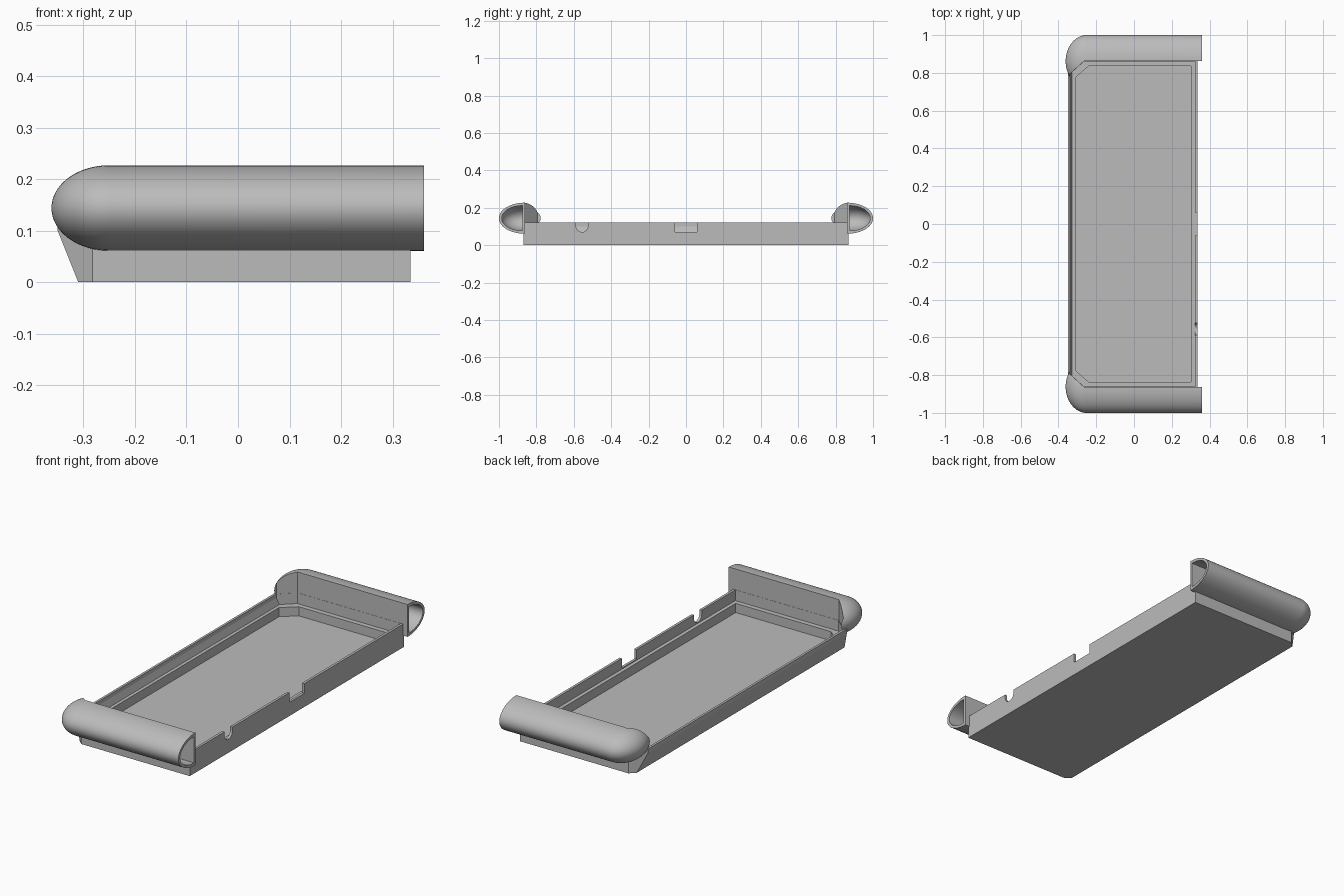
import bpy, bmesh
from math import sin, cos, pi, radians

if "Cube" in bpy.data.objects:
    bpy.data.objects.remove(bpy.data.objects["Cube"])

grey = bpy.data.materials.new("plain grey")
grey.use_nodes = True
GREY = (0.5, 0.5, 0.5, 1)
grey.diffuse_color = GREY
grey.node_tree.nodes["Principled BSDF"].inputs["Base Color"].default_value = GREY


def hull(name, points):
    """Convex solid around a set of points."""
    bm = bmesh.new()
    for p in points:
        bm.verts.new(p)
    bmesh.ops.convex_hull(bm, input=bm.verts)
    loose = [v for v in bm.verts if not v.link_faces]
    bmesh.ops.delete(bm, geom=loose, context='VERTS')
    bmesh.ops.dissolve_limit(bm, angle_limit=0.001, verts=bm.verts, edges=bm.edges)
    bmesh.ops.recalc_face_normals(bm, faces=bm.faces)
    mesh = bpy.data.meshes.new(name)
    bm.to_mesh(mesh)
    bm.free()
    mesh.materials.append(grey)
    obj = bpy.data.objects.new(name, mesh)
    bpy.context.collection.objects.link(obj)
    return obj


def levels(outline, heights):
    """Stack a half outline, mirrored in y, at several heights."""
    return [(x, s * y, z) for z in heights for x, y in outline for s in (1, -1)]


def box(x0, x1, y0, y1, z0, z1):
    return [(x, y, z) for x in (x0, x1) for y in (y0, y1) for z in (z0, z1)]


def cut(obj, cutters):
    """Subtract each cutter and remove it."""
    bpy.context.view_layer.objects.active = obj
    for c in cutters:
        c.hide_render = True
        mod = obj.modifiers.new("cut", 'BOOLEAN')
        mod.operation = 'DIFFERENCE'
        mod.solver = 'EXACT'
        mod.object = c
        bpy.ops.object.modifier_apply(modifier=mod.name)
        bpy.data.objects.remove(c)


# Tray: sloped left wall, two clipped corners
base = [(0.335, 0.87), (-0.282, 0.87)]
tray = hull("tray", levels(base + [(-0.31, 0.844)], [0])
            + levels(base + [(-0.35, 0.807)], [0.1, 0.12]))

# Rim recess, floor pit and two notches in the right wall
rim = [(0.322, 0.861), (-0.265, 0.861)]
recess = hull("recess_cutter", levels(rim + [(-0.327, 0.804)], [0.065])
              + levels(rim + [(-0.338, 0.794)], [0.1, 0.2]))
pit = hull("pit_cutter", levels([(0.303, 0.836), (-0.24, 0.836), (-0.31, 0.775)], [0.018, 0.1]))
port = hull("port_cutter", box(0.312, 0.36, -0.06, 0.06, 0.07, 0.2))
R = 0.032
notch = hull("notch_cutter", [(x, -0.556 + R * cos(a), z)
             for x in (0.312, 0.36)
             for a, z in [(pi * i / 16, 0.102 - R * sin(pi * i / 16)) for i in range(17)]
             + [(0, 0.2), (pi, 0.2)]])
cut(tray, [recess, pit, port, notch])


def capsule(x_end, x_dome, rx, y0, ry, rz, side, a0, a1, steps):
    """Elliptical tube with a rounded left end, over an arc of its section."""
    rings = [(x_end, 1)] + [(x_dome - rx * sin(t), cos(t))
                            for t in [pi / 2 * i / 16 for i in range(17)]]
    arc = [a0 + (a1 - a0) * i / steps for i in range(steps + 1)]
    if a1 - a0 > 6:
        arc.pop()
    pts = {(round(x, 5), round(side * (y0 + k * ry * cos(a)), 5), round(0.144 + k * rz * sin(a), 5))
           for x, k in rings for a in arc}
    return sorted(pts)


# Hollow rounded bumpers at both ends, flat where they face the tray
room = [(0.45, 0.862), (-0.265, 0.862), (-0.338, 0.795)]
for name, side in (("front_bumper", -1), ("back_bumper", 1)):
    bumper = hull(name, capsule(0.361, -0.25, 0.112, 0.862, 0.138, 0.083, side, 0, 2 * pi, 64))
    inside = hull("room_cutter", levels(room, [-0.1, 0.4]))
    hollow = hull("hollow_cutter",
                  capsule(0.45, -0.25, 0.095, 0.874, 0.111, 0.067, side, -pi / 2, pi / 2, 32))
    cut(bumper, [inside, hollow])
    bpy.ops.object.select_all(action='DESELECT')
    bumper.select_set(True)
    bpy.ops.object.shade_smooth_by_angle(angle=radians(25))
